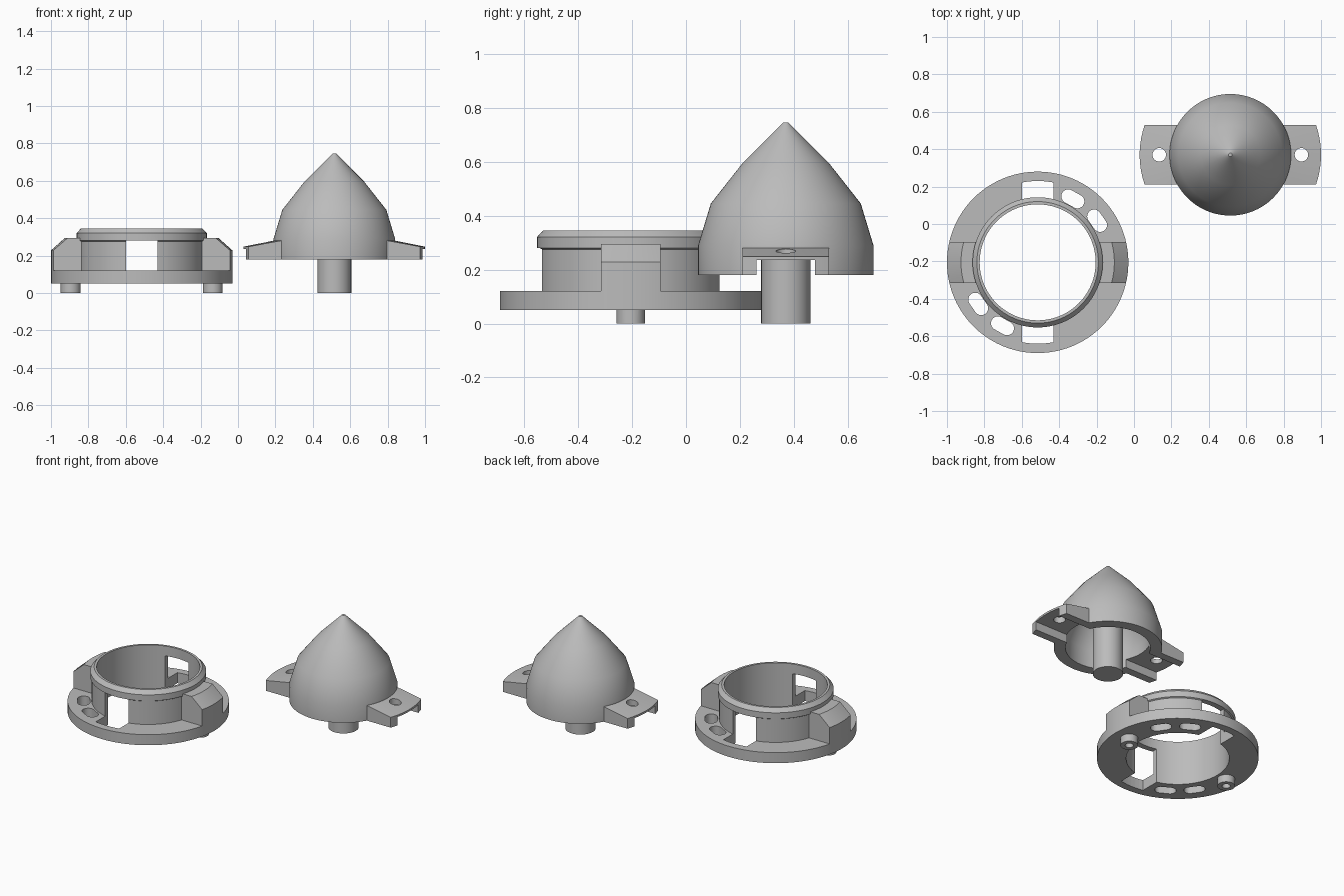
import bpy, bmesh, math
from mathutils import Matrix, Vector

if "Cube" in bpy.data.objects:
    bpy.data.objects.remove(bpy.data.objects["Cube"])

RING = Vector((-0.515, -0.205, 0))
CONE = Vector((0.515, 0.37, 0))
SEG = 96

grey = bpy.data.materials.new("grey plastic")
grey.diffuse_color = (0.5, 0.5, 0.5, 1)
grey.use_nodes = True
grey.node_tree.nodes["Principled BSDF"].inputs["Base Color"].default_value = grey.diffuse_color


def finish(name, bm, loc):
    bmesh.ops.remove_doubles(bm, verts=bm.verts, dist=1e-5)
    bmesh.ops.recalc_face_normals(bm, faces=bm.faces)
    me = bpy.data.meshes.new(name)
    bm.to_mesh(me)
    bm.free()
    me.materials.append(grey)
    ob = bpy.data.objects.new(name, me)
    ob.location = loc
    bpy.context.collection.objects.link(ob)
    return ob


def revolve(name, profile, loc, seg=SEG):
    """Spin a closed (radius, z) profile around the vertical axis."""
    bm = bmesh.new()
    vs = [bm.verts.new((r, 0, z)) for r, z in profile]
    es = [bm.edges.new((vs[i], vs[(i + 1) % len(vs)])) for i in range(len(vs))]
    bmesh.ops.spin(bm, geom=vs + es, cent=(0, 0, 0), axis=(0, 0, 1),
                   angle=math.tau, steps=seg, use_merge=True)
    bmesh.ops.remove_doubles(bm, verts=bm.verts, dist=1e-5)
    # drop edges left lying on the axis
    bmesh.ops.delete(bm, geom=[e for e in bm.edges if not e.link_faces], context='EDGES')
    return finish(name, bm, loc)


def box(name, lo, hi, loc):
    bm = bmesh.new()
    lo, hi = Vector(lo), Vector(hi)
    bmesh.ops.create_cube(bm, size=1, matrix=Matrix.Translation((lo + hi) / 2)
                          @ Matrix.Diagonal((*(hi - lo), 1)))
    return finish(name, bm, loc)


def capsule(name, half, rad, z0, z1, loc, turn=0.0):
    """Upright prism with a round-ended outline; half = 0 gives a cylinder."""
    bm = bmesh.new()
    pts = []
    for side in (1, -1):
        for i in range(17):
            a = math.pi * i / 16 - math.pi / 2
            pts.append((side * (half + rad * math.cos(a)), side * rad * math.sin(a), z0))
    f = bm.faces.new([bm.verts.new(p) for p in pts])
    up = bmesh.ops.extrude_face_region(bm, geom=[f])
    bmesh.ops.translate(bm, vec=(0, 0, z1 - z0),
                        verts=[g for g in up["geom"] if isinstance(g, bmesh.types.BMVert)])
    bmesh.ops.rotate(bm, verts=bm.verts, cent=(0, 0, 0), matrix=Matrix.Rotation(turn, 3, 'Z'))
    return finish(name, bm, loc)


def combine(ob, other, op):
    m = ob.modifiers.new(op, 'BOOLEAN')
    m.operation, m.object, m.solver = op, other, 'EXACT'
    bpy.context.view_layer.objects.active = ob
    bpy.ops.object.modifier_apply(modifier=m.name)
    bpy.data.objects.remove(other, do_unlink=True)


def sector(name, profile, half_width, side, loc):
    """Piece of a revolved profile kept inside a straight strip on one side."""
    ob = revolve(name, profile, loc)
    strip = box("strip", (min(0, side), -half_width, -1), (max(0, side), half_width, 1), loc)
    combine(ob, strip, 'INTERSECT')
    return ob


# Base ring: flange, wall and chamfered lip
ring = revolve("base_ring", [(.31, .05), (.485, .05), (.485, .12), (.34, .12), (.34, .275),
                             (.348, .28), (.348, .32), (.325, .345), (.31, .345)], RING)

# Lugs on both sides of the ring
for s in (1, -1):
    lug = sector("lug", [(.325, .09), (.485, .09), (.485, .228), (.41, .295), (.325, .295)],
                 .11, s, RING)
    combine(ring, lug, 'UNION')

# Windows through wall and flange, with a curved outer end
for s in (1, -1):
    window = revolve("window", [(.25, 0), (.435, 0), (.435, .28), (.25, .28)], RING)
    strip = box("strip", (-.085, min(0, s), -1), (.085, max(0, s), 1), RING)
    combine(window, strip, 'INTERSECT')
    combine(ring, window, 'DIFFERENCE')

# Rounded slots in the flange
for deg in (35, 61, 215, 241):
    a = math.radians(deg)
    at = RING + Vector((.388 * math.cos(a), .388 * math.sin(a), 0))
    combine(ring, capsule("slot", .028, .037, 0, .2, at, a + math.pi / 2), 'DIFFERENCE')

# Hollow pegs under the flange
for s in (1, -1):
    peg = revolve("peg", [(0, .04), (.025, .04), (.025, 0), (.053, 0), (.053, .07), (0, .07)],
                  RING + Vector((.38 * s, 0, 0)), 32)
    combine(ring, peg, 'UNION')

# Hollow pointed dome
dome = revolve("dome", [(.255, .18), (.325, .18), (.325, .29), (.278, .445), (.16, .595),
                        (.01, .745), (0, .745), (0, .66), (.1, .56), (.21, .43), (.255, .30)],
               CONE)

# Sloped wings with a channel below and a screw hole in each
for s in (1, -1):
    wing = sector("wing", [(.29, .18), (.485, .18), (.485, .248), (.29, .287)], .16, s, CONE)
    combine(dome, wing, 'UNION')
combine(dome, box("channel", (-.6, -.108, .1), (.6, .108, .235), CONE), 'DIFFERENCE')
for s in (1, -1):
    hole = capsule("hole", 0, .036, .1, .4, CONE + Vector((.38 * s, 0, 0)))
    combine(dome, hole, 'DIFFERENCE')

# Central post
post = revolve("post", [(0, 0), (.091, 0), (.091, .6), (0, .6)], CONE, 48)

for ob in (ring, dome, post):
    bpy.ops.object.select_all(action='DESELECT')
    ob.select_set(True)
    bpy.context.view_layer.objects.active = ob
    bpy.ops.object.shade_smooth_by_angle(angle=math.radians(25))
